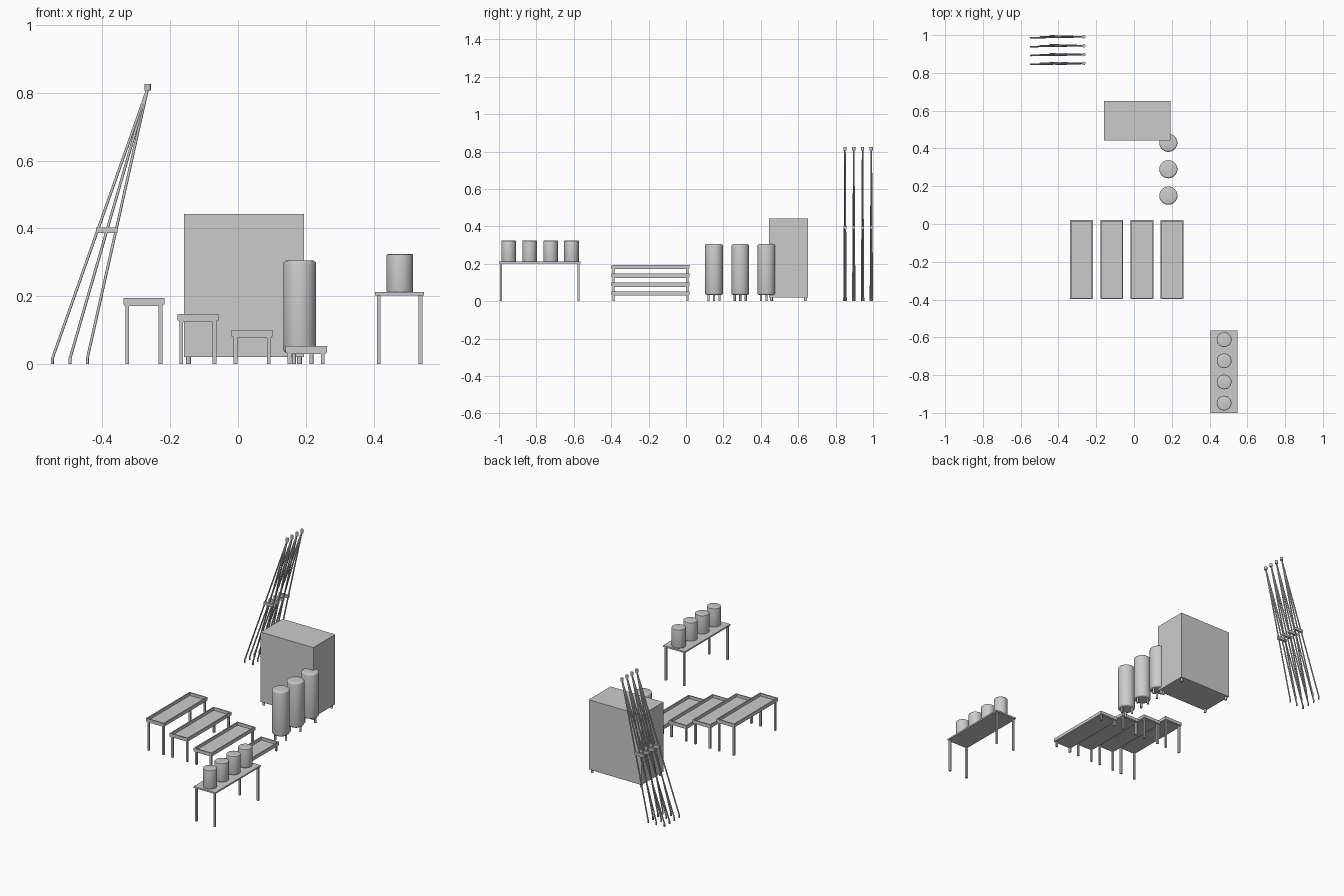
import bpy, bmesh, math
from mathutils import Vector

if "Cube" in bpy.data.objects:
    bpy.data.objects.remove(bpy.data.objects["Cube"])


def finish(name, bm, smooth=False):
    bmesh.ops.recalc_face_normals(bm, faces=bm.faces)
    me = bpy.data.meshes.new(name)
    bm.to_mesh(me)
    bm.free()
    ob = bpy.data.objects.new(name, me)
    bpy.context.collection.objects.link(ob)
    if smooth:
        bpy.ops.object.select_all(action='DESELECT')
        ob.select_set(True)
        bpy.context.view_layer.objects.active = ob
        bpy.ops.object.shade_smooth_by_angle(angle=math.radians(35))
    return ob


def box(name, x0, x1, y0, y1, z0, z1):
    bm = bmesh.new()
    bmesh.ops.create_cube(bm, size=1)
    for v in bm.verts:
        v.co = ((x0 + x1) / 2 + v.co.x * (x1 - x0),
                (y0 + y1) / 2 + v.co.y * (y1 - y0),
                (z0 + z1) / 2 + v.co.z * (z1 - z0))
    return finish(name, bm)


def rod(name, a, b, r, segs=12):
    a, b = Vector(a), Vector(b)
    bm = bmesh.new()
    bmesh.ops.create_cone(bm, cap_ends=True, segments=segs, radius1=r, radius2=r, depth=(b - a).length)
    rot = Vector((0, 0, 1)).rotation_difference(b - a).to_matrix()
    for v in bm.verts:
        v.co = rot @ v.co + (a + b) / 2
    return finish(name, bm, True)


def drum(name, x, y, z0, z1, r, bevel):
    bm = bmesh.new()
    bmesh.ops.create_cone(bm, cap_ends=True, segments=40, radius1=r, radius2=r, depth=z1 - z0)
    bmesh.ops.translate(bm, verts=bm.verts, vec=(x, y, (z0 + z1) / 2))
    edges = [e for e in bm.edges if abs(e.verts[0].co.z - e.verts[1].co.z) < 1e-5]
    bmesh.ops.bevel(bm, geom=edges, offset=bevel, segments=3, profile=0.5, affect='EDGES')
    return finish(name, bm, True)


def legs(name, x0, x1, y0, y1, top, w, inset):
    for x in (x0 + inset, x1 - inset - w):
        for y in (y0 + inset, y1 - inset - w):
            box(name, x, x + w, y, y + w, 0, top)


# four stepped trays: open rim, recessed floor, square legs
for i in range(4):
    x0 = -0.338 + i * 0.1595
    x1, y0, y1 = x0 + 0.121, -0.398, 0.02
    top = 0.195 - i * 0.0473
    low, t = top - 0.019, 0.007
    box("tray_floor", x0 + 0.004, x1 - 0.004, y0 + 0.004, y1 - 0.004, low - 0.004, low + 0.002)
    for a, b in ((x0, x0 + t), (x1 - t, x1)):
        box("tray_side_rim", a, b, y0, y1, low, top)
    for a, b in ((y0, y0 + t), (y1 - t, y1)):
        box("tray_end_rim", x0 + t, x1 - t, a, b, low, top)
    legs("tray_leg", x0, x1, y0, y1, low - 0.003, 0.011, 0.006)

# table with four canisters
tx0, tx1, ty0, ty1 = 0.404, 0.548, -1.0, -0.565
box("table_top", tx0, tx1, ty0, ty1, 0.203, 0.212)
legs("table_leg", tx0, tx1, ty0, ty1, 0.203, 0.011, 0.005)
for i in range(4):
    drum("canister", 0.477, -0.948 + i * 0.112, 0.212, 0.324, 0.039, 0.003)

# three tanks, each on three legs
for y in (0.15, 0.29, 0.43):
    drum("tank", 0.182, y, 0.034, 0.305, 0.048, 0.009)
    for k in range(3):
        a = k * math.tau / 3
        px, py = 0.182 + 0.034 * math.cos(a), y + 0.034 * math.sin(a)
        rod("tank_leg", (px, py, 0), (px, py, 0.04), 0.006)

# cabinet on four feet
box("cabinet_body", -0.159, 0.194, 0.443, 0.652, 0.021, 0.443)
for x in (-0.146, 0.181):
    for y in (0.456, 0.638):
        rod("cabinet_foot", (x, y, 0), (x, y, 0.022), 0.007)

# four folded tripods leaning to the right
for i in range(4):
    y = 0.850 + i * 0.047
    for x, dy in ((-0.547, -0.005), (-0.495, 0.0), (-0.444, 0.005)):
        rod("tripod_foot", (x, y + dy, 0), (x, y + dy, 0.02), 0.0045)
        rod("tripod_leg", (x, y + dy, 0.016), (-0.266, y, 0.812), 0.004)
    box("tripod_brace", -0.419, -0.355, y - 0.007, y + 0.007, 0.387, 0.403)
    rod("tripod_head", (-0.266, y, 0.807), (-0.266, y, 0.826), 0.009, 16)
